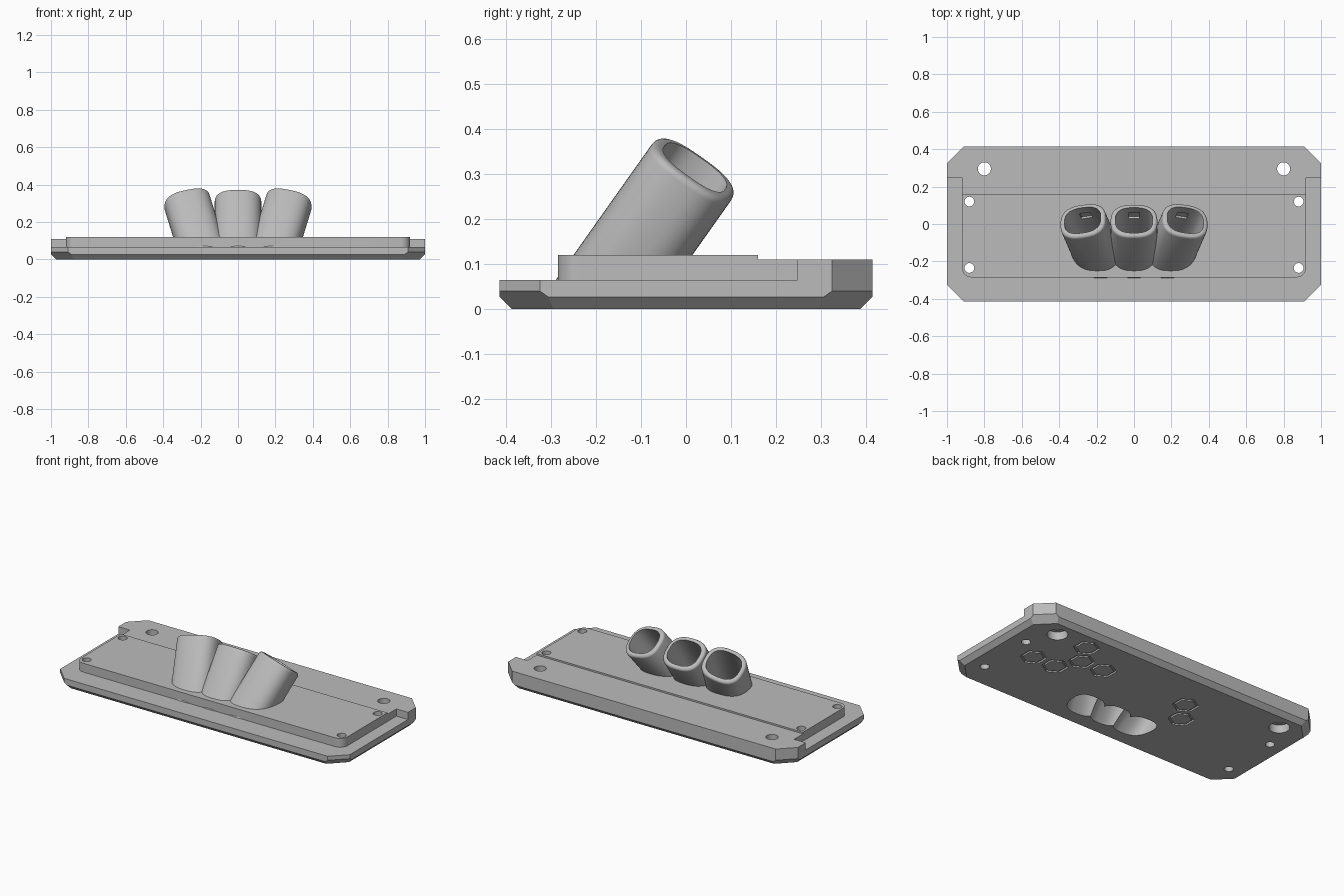
import bpy
import bmesh
from math import cos, sin, pi, copysign
from mathutils import Vector

if "Cube" in bpy.data.objects:
    bpy.data.objects.remove(bpy.data.objects["Cube"])

grey = bpy.data.materials.new("plain_grey")
grey.use_nodes = True
GREY = (0.5, 0.5, 0.5, 1)
grey.diffuse_color = GREY
grey.node_tree.nodes["Principled BSDF"].inputs["Base Color"].default_value = GREY


def finish(name, bm):
    bmesh.ops.recalc_face_normals(bm, faces=bm.faces)
    mesh = bpy.data.meshes.new(name)
    bm.to_mesh(mesh)
    bm.free()
    mesh.materials.append(grey)
    obj = bpy.data.objects.new(name, mesh)
    bpy.context.collection.objects.link(obj)
    return obj


def prism(points, z0, z1):
    bm = bmesh.new()
    face = bm.faces.new([bm.verts.new((x, y, z0)) for x, y in points])
    ext = bmesh.ops.extrude_face_region(bm, geom=[face])["geom"]
    verts = [v for v in ext if isinstance(v, bmesh.types.BMVert)]
    bmesh.ops.translate(bm, verts=verts, vec=(0, 0, z1 - z0))
    return bm


def circle(cx, cy, r, n=32, start=0.0):
    return [(cx + r * cos(start + 2 * pi * i / n), cy + r * sin(start + 2 * pi * i / n))
            for i in range(n)]


def combine(target, tool, operation):
    """Apply a boolean, then drop the helper object."""
    tool.hide_render = True
    mod = target.modifiers.new("combine", "BOOLEAN")
    mod.operation, mod.solver, mod.object = operation, "EXACT", tool
    bpy.context.view_layer.objects.active = target
    bpy.ops.object.modifier_apply(modifier=mod.name)
    bpy.data.objects.remove(tool)


def cut(target, bm):
    combine(target, finish("cutter", bm), "DIFFERENCE")


# Base block: clipped corners, bevelled underside
W, D, C, TOP = 1.0, 0.415, 0.09, 0.12
quarter = [(W, D - C), (W - C, D)]
outline = quarter + [(-x, y) for x, y in reversed(quarter)]
outline += [(-x, -y) for x, y in outline]
bm = prism(outline, 0, TOP)
sides = [(Vector((1, 0, 0)), W, 0.027), (Vector((0, 1, 0)), D, 0.027)]
sides += [(Vector((1, s, 0)).normalized(), (W + D - C) / 2 ** 0.5, 0.04) for s in (1, -1)]
for n, dist, size in sides:
    for s in (1, -1):
        bmesh.ops.bisect_plane(bm, geom=bm.verts[:] + bm.edges[:] + bm.faces[:],
                               plane_co=n * s * dist + Vector((0, 0, size)),
                               plane_no=n * s - Vector((0, 0, 1)), clear_outer=True)
        bmesh.ops.holes_fill(bm, edges=[e for e in bm.edges if e.is_boundary])
body = finish("mounting_plate", bm)

# Step around the front and sides leaves the raised panel with rounded corners
PX, PY, R = 0.92, 0.285, 0.05
arc = [(PX - R + R * cos(a), -PY + R - R * sin(a)) for a in [i * pi / 16 for i in range(9)]]
step = [(1.1, 0.248), (PX, 0.248)] + arc
step += [(-x, y) for x, y in reversed(step)]
step += [(-1.1, -0.6), (1.1, -0.6)]
cut(body, prism(step, 0.065, 0.2))

# Lower ledge along the back
cut(body, prism([(-1.2, 0.16), (1.2, 0.16), (1.2, 0.6), (-1.2, 0.6)], 0.11, 0.2))


# Angled sockets
class Socket:
    def __init__(self, side):
        self.top = Vector((0.275 * side, 0.02, 0.315))
        self.d = (self.top - Vector((0.215 * side, -0.118, 0.12))).normalized()
        x = Vector((1, 0, 0))
        self.u = (x - self.d * x.dot(self.d)).normalized()
        self.v = self.d.cross(self.u)

    def loft(self, a, b, rings, n=48):
        """Rounded-square sections; rings are (distance from rim, inset)."""
        bm = bmesh.new()
        loops = []
        for t, inset in rings:
            loop = []
            for i in range(n):
                c, s = cos(2 * pi * i / n), sin(2 * pi * i / n)
                p = (self.u * (a - inset) * copysign(abs(c) ** 0.76, c)
                     + self.v * (b - inset) * copysign(abs(s) ** 0.76, s))
                loop.append(bm.verts.new(self.top + self.d * t + p))
            loops.append(loop)
        for lo, hi in zip(loops, loops[1:]):
            for i in range(n):
                j = (i + 1) % n
                bm.faces.new((lo[i], lo[j], hi[j], hi[i]))
        bm.faces.new(loops[0])
        bm.faces.new(loops[-1])
        return bm


sockets = [Socket(side) for side in (-1, 0, 1)]
LIP = 0.016
rim = [(-LIP + LIP * sin(a), LIP - LIP * cos(a)) for a in [i * pi / 10 for i in range(6)]]
for sock in sockets:
    bm = sock.loft(0.125, 0.108, [(-0.6, 0)] + rim)
    bmesh.ops.bisect_plane(bm, geom=bm.verts[:] + bm.edges[:] + bm.faces[:],
                           plane_co=(0, 0, 0.05), plane_no=(0, 0, 1), clear_inner=True)
    bmesh.ops.holes_fill(bm, edges=[e for e in bm.edges if e.is_boundary])
    combine(body, finish("socket", bm), "UNION")
for sock in sockets:
    cut(body, sock.loft(0.1, 0.083, [(-0.7, 0), (0.1, 0)]))

# Shallow key notch in the rear wall of each bore
for sock in sockets:
    bm = bmesh.new()
    bmesh.ops.create_cube(bm, size=1)
    for vert in bm.verts:
        x, y, z = vert.co
        vert.co = sock.top + sock.u * x * 0.06 + sock.v * (0.08 + y * 0.03) + sock.d * (z * 0.05 - 0.075)
    cut(body, bm)

# Screw holes, the rear pair recessed from below
for s in (1, -1):
    for y in (0.12, -0.235):
        cut(body, prism(circle(0.88 * s, y, 0.026), -0.1, 0.3))
    cut(body, prism(circle(0.8 * s, 0.295, 0.035), -0.1, 0.3))
    cut(body, prism(circle(0.8 * s, 0.295, 0.058), -0.1, 0.05))

# Hexagonal grooves on the underside
for x, y in [(0.58, 0.285), (0.74, 0.018), (0.585, 0.018), (0.505, 0.152),
             (0.35, 0.152), (-0.245, 0.152), (-0.325, 0.018)]:
    bm = prism(circle(x, y, 0.075, 6, pi / 6), -0.05, 0.01)
    cut(body, bm)
    combine(body, finish("hexagon", prism(circle(x, y, 0.06, 6, pi / 6), 0, 0.02)), "UNION")

# Smooth the curved walls, keep the edges sharp
bpy.ops.object.select_all(action="DESELECT")
body.select_set(True)
bpy.context.view_layer.objects.active = body
bpy.ops.object.shade_smooth_by_angle(angle=pi / 6)
